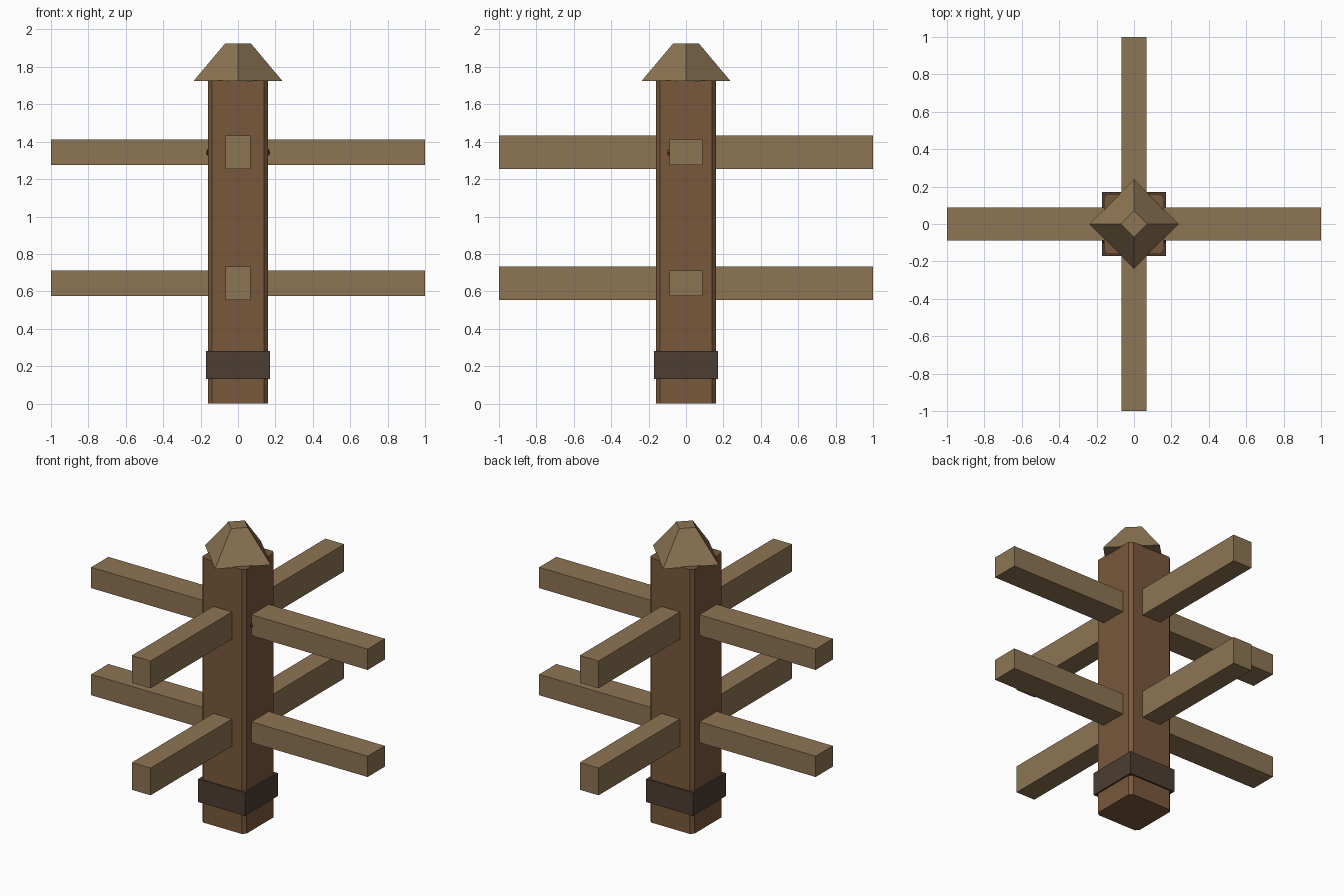
import bpy, bmesh
from math import pi
from mathutils import Matrix

if "Cube" in bpy.data.objects:
    bpy.data.objects.remove(bpy.data.objects["Cube"])


def material(name, r, g, b):
    m = bpy.data.materials.new(name)
    m.diffuse_color = (r, g, b, 1)
    m.use_nodes = True
    m.node_tree.nodes["Principled BSDF"].inputs["Base Color"].default_value = m.diffuse_color
    return m


bark = material("bark", 0.195, 0.098, 0.045)
timber = material("timber", 0.27, 0.178, 0.087)
iron = material("iron", 0.074, 0.047, 0.032)


def finish(name, bm, mat):
    mesh = bpy.data.meshes.new(name)
    bm.to_mesh(mesh)
    bm.free()
    obj = bpy.data.objects.new(name, mesh)
    mesh.materials.append(mat)
    bpy.context.collection.objects.link(obj)
    return obj


def box(name, centre, size, mat, chamfer=0):
    bm = bmesh.new()
    bmesh.ops.create_cube(bm, size=1, matrix=Matrix.Translation(centre) @ Matrix.Diagonal((*size, 1)))
    if chamfer:
        upright = [e for e in bm.edges if abs(e.verts[0].co.z - e.verts[1].co.z) > 0.5]
        bmesh.ops.bevel(bm, geom=upright, offset=chamfer, segments=1, affect='EDGES')
    return finish(name, bm, mat)


# Post with chamfered upright corners, and the band near its foot
box("post", (0, 0, 0.864), (0.32, 0.32, 1.728), bark, 0.02)
box("foot_band", (0, 0, 0.205), (0.34, 0.34, 0.15), iron)

# Two levels of crossing beams: flat along x, on edge along y
for level, z in (("lower", 0.643), ("upper", 1.343)):
    box(level + "_beam_x", (0, 0, z), (2, 0.178, 0.136), timber)
    box(level + "_beam_y", (0, 0, z), (0.136, 2, 0.178), timber)

# Four-sided tapered cap, corners pointing along the axes
bm = bmesh.new()
bmesh.ops.create_cone(bm, cap_ends=True, segments=4, radius1=0.238, radius2=0.07, depth=0.2,
                      matrix=Matrix.Translation((0, 0, 1.824)))
finish("cap", bm, timber)

# Small pegs where the upper beam meets the post, on the front side
for side, x in (("left", -0.15), ("right", 0.15)):
    bm = bmesh.new()
    bmesh.ops.create_uvsphere(bm, u_segments=8, v_segments=4, radius=0.022,
                              matrix=Matrix.Translation((x, -0.085, 1.343)) @ Matrix.Rotation(pi / 2, 4, 'X'))
    finish(side + "_peg", bm, iron)
